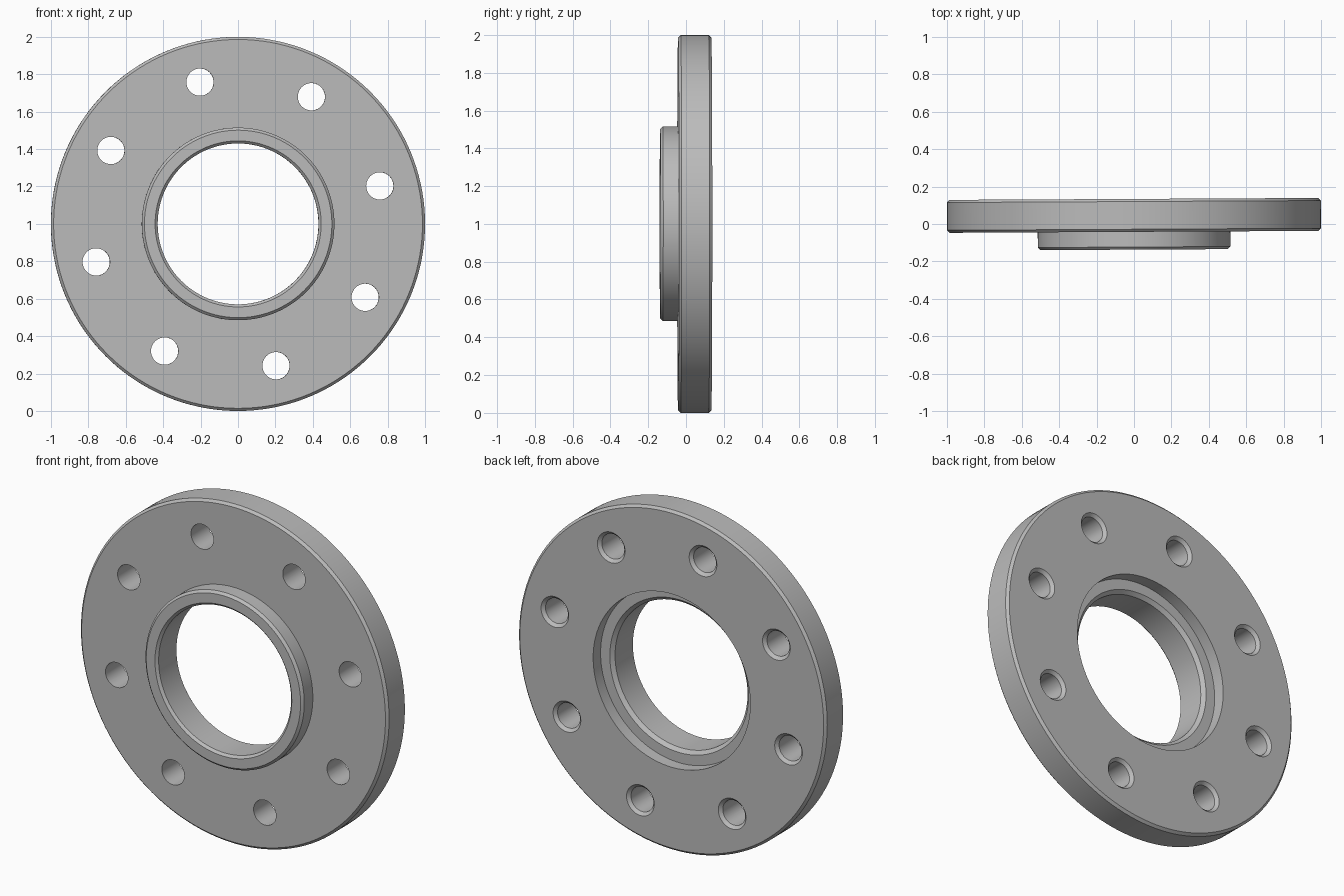
import bpy
import bmesh
import math
from mathutils import Matrix, Vector

cube = bpy.data.objects.get("Cube")
if cube:
    bpy.data.objects.remove(cube, do_unlink=True)

grey = bpy.data.materials.new("steel grey")
grey.use_nodes = True
grey.diffuse_color = (0.5, 0.5, 0.5, 1)
grey.node_tree.nodes["Principled BSDF"].inputs["Base Color"].default_value = (0.5, 0.5, 0.5, 1)


def lathe(bm, profile, centre, segments, closed):
    """Turn (radius, y) points about a y-parallel axis; open profiles get end caps."""
    rings = []
    for i in range(segments):
        a = math.tau * i / segments
        rings.append([bm.verts.new(centre + Vector((r * math.cos(a), y, r * math.sin(a))))
                      for r, y in profile])
    count = len(profile)
    for i, ring in enumerate(rings):
        following = rings[(i + 1) % segments]
        for j in range(count if closed else count - 1):
            k = (j + 1) % count
            bm.faces.new((ring[j], ring[k], following[k], following[j]))
    if not closed:
        bm.faces.new([ring[0] for ring in rings])
        bm.faces.new([ring[-1] for ring in rings])


def make_object(name, bm):
    bmesh.ops.recalc_face_normals(bm, faces=bm.faces)
    mesh = bpy.data.meshes.new(name)
    bm.to_mesh(mesh)
    bm.free()
    mesh.materials.append(grey)
    obj = bpy.data.objects.new(name, mesh)
    bpy.context.collection.objects.link(obj)
    return obj


# Key depths and radii
back, face, hub_front = 0.134, -0.042, -0.137
hub_r, bore_r, recess_r = 0.515, 0.43, 0.51
c = 0.014
ledge = back - 0.07
axis = Vector((0, 0, 1))

# Flange with raised hub, chamfered bore and rear recess
body = bmesh.new()
lathe(body, [
    (1 - c, back), (1, back - c), (1, face + c), (1 - c, face),
    (hub_r, face), (hub_r, hub_front + c), (hub_r - c, hub_front),
    (bore_r + c, hub_front), (bore_r, hub_front + c),
    (bore_r, ledge - 0.02), (bore_r + 0.02, ledge),
    (recess_r, ledge), (recess_r, back),
], axis, 144, True)
flange = make_object("flange", body)

# Ring of eight bolt holes, countersunk at the back
holes = bmesh.new()
for n in range(8):
    a = math.radians(15 + 45 * n)
    spot = axis + 0.785 * Vector((math.cos(a), 0, math.sin(a)))
    lathe(holes, [(0.073, face - 0.05), (0.073, back - 0.017),
                  (0.09, back), (0.09, back + 0.05)], spot, 40, False)
cutter = make_object("bolt_hole_cutter", holes)
cutter.hide_render = True

cut = flange.modifiers.new("bolt holes", "BOOLEAN")
cut.operation = "DIFFERENCE"
cut.solver = "EXACT"
cut.object = cutter
bpy.ops.object.select_all(action="DESELECT")
flange.select_set(True)
bpy.context.view_layer.objects.active = flange
bpy.ops.object.modifier_apply(modifier=cut.name)
bpy.data.objects.remove(cutter, do_unlink=True)

# Very slight turn about the upright axis
flange.data.transform(Matrix.Rotation(math.radians(0.3), 4, "Z"))
bpy.ops.object.shade_smooth_by_angle(angle=math.radians(30))
